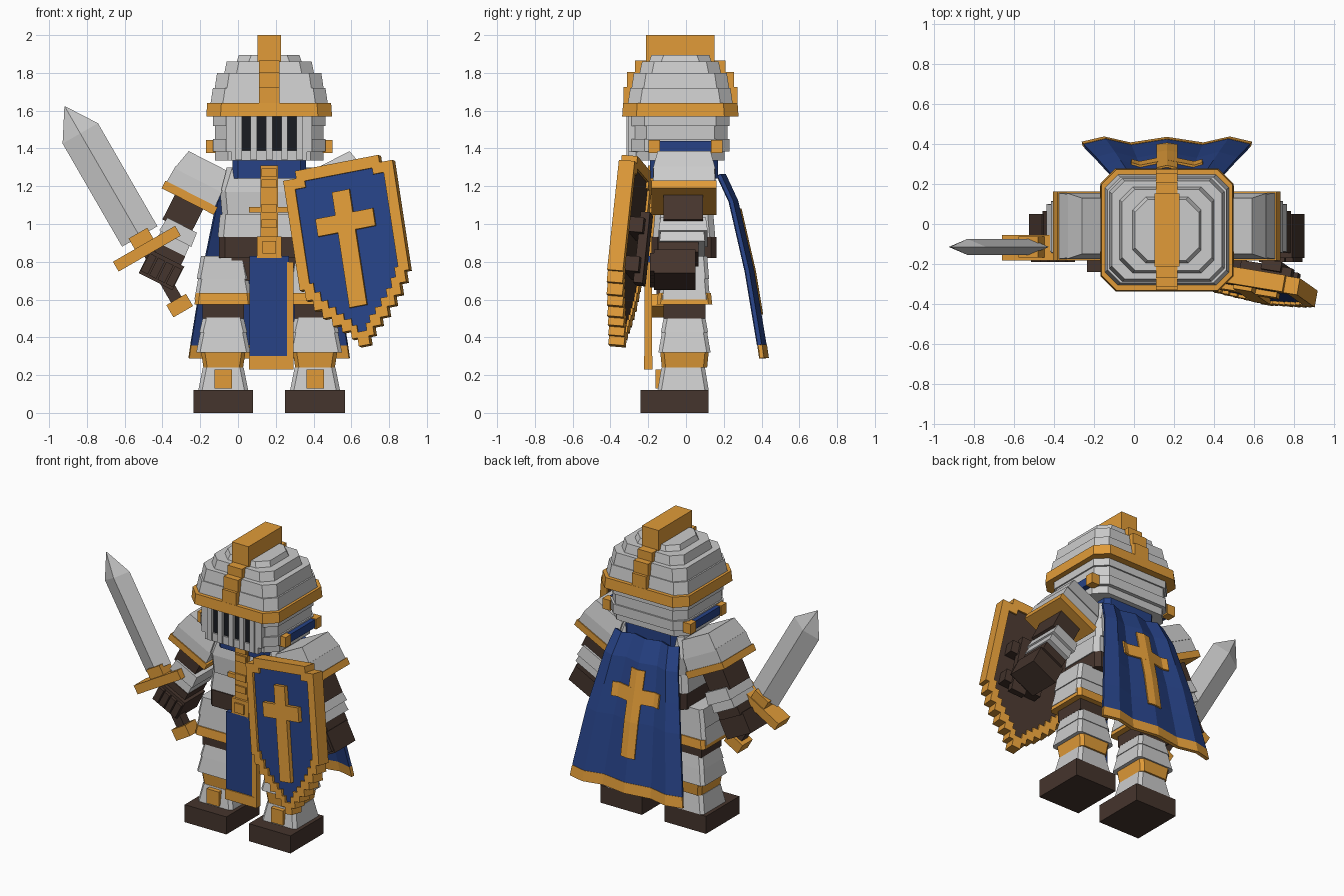
import bpy
from math import radians
from mathutils import Matrix, Vector


def mat(name, r, g, b):
    m = bpy.data.materials.new(name)
    m.diffuse_color = (r, g, b, 1)
    return m


GOLD = mat("gold", 0.75, 0.33, 0.04)
BLUE = mat("blue", 0.02, 0.055, 0.24)
BROWN = mat("brown", 0.06, 0.035, 0.026)
DARK = mat("dark", 0.01, 0.012, 0.016)
CX = 0.165   # body centre line


def mesh(name, verts, faces, m=None, M=None):
    me = bpy.data.meshes.new(name)
    me.from_pydata([(M @ Vector(v)) if M else v for v in verts], [], faces)
    me.validate()
    if m:
        me.materials.append(m)
    ob = bpy.data.objects.new(name, me)
    bpy.context.collection.objects.link(ob)
    return ob


def loft(name, rings, m=None, M=None):
    n = len(rings[0])
    faces = [list(range(n))[::-1], [n * (len(rings) - 1) + i for i in range(n)]]
    for k in range(len(rings) - 1):
        for i in range(n):
            j = (i + 1) % n
            faces.append((k * n + i, k * n + j, k * n + n + j, k * n + n + i))
    return mesh(name, [p for r in rings for p in r], faces, m, M)


def ring(cx, cy, z, hx, hy, c=0):
    if c == 0:
        p = [(-hx, -hy), (hx, -hy), (hx, hy), (-hx, hy)]
    else:
        p = [(-hx + c, -hy), (hx - c, -hy), (hx, -hy + c), (hx, hy - c),
             (hx - c, hy), (-hx + c, hy), (-hx, hy - c), (-hx, -hy + c)]
    return [(cx + x, cy + y, z) for x, y in p]


# tapered block: z range, centre, half sizes at bottom and top, corner chamfer
def block(name, z0, z1, cx, cy, hx, hy, tx=None, ty=None, m=None, c=0, M=None):
    return loft(name, [ring(cx, cy, z0, hx, hy, c),
                       ring(cx, cy, z1, tx or hx, ty or hy, c)], m, M)


# legs: boots, greaves, knee and thigh plates
for s in (-1, 1):
    x = CX + s * 0.243
    block("boot", 0, 0.12, x, -0.06, 0.158, 0.18, m=BROWN)
    block("greave", 0.12, 0.24, x, -0.015, 0.132, 0.135, 0.108, 0.115, c=0.02)
    block("greave_plate", 0.13, 0.23, x, -0.14, 0.046, 0.022, m=GOLD)
    block("shin_band", 0.24, 0.32, x, -0.008, 0.105, 0.12, 0.117, 0.128, GOLD, 0.02)
    block("knee_plate", 0.32, 0.425, x, -0.008, 0.143, 0.138, 0.122, 0.12, c=0.02)
    block("knee_upper", 0.425, 0.505, x, -0.008, 0.127, 0.125, 0.108, 0.11, c=0.02)
    block("knee_joint", 0.5, 0.58, x, -0.008, 0.11, 0.11, m=BROWN)
    block("thigh_trim", 0.575, 0.635, x, -0.008, 0.152, 0.147, 0.145, 0.14, GOLD, 0.02)
    block("thigh_lower", 0.6, 0.715, x, -0.008, 0.153, 0.135, 0.132, 0.125, c=0.02)
    block("thigh_upper", 0.71, 0.83, x, -0.008, 0.14, 0.13, 0.118, 0.12, c=0.02)

# torso plates, belt and neck
block("hips", 0.7, 0.83, CX, -0.01, 0.2, 0.12, m=BROWN)
block("belt", 0.82, 0.93, CX, -0.01, 0.265, 0.172, m=BROWN, c=0.03)
block("waist_plate", 0.93, 1.05, CX, -0.01, 0.272, 0.165, 0.26, 0.155, c=0.03)
block("chest_lower", 1.05, 1.17, CX, -0.01, 0.25, 0.165, 0.26, 0.17, c=0.03)
block("chest_upper", 1.17, 1.3, CX, -0.01, 0.265, 0.17, 0.225, 0.15, c=0.03)
block("collar", 1.24, 1.345, CX, -0.01, 0.195, 0.18, m=BLUE, c=0.03)
block("chest_strip", 0.93, 1.31, CX, -0.18, 0.046, 0.02, m=GOLD)
block("chest_bar", 1.06, 1.09, CX, -0.18, 0.106, 0.018, m=GOLD)
for z in (0.98, 1.06, 1.19, 1.25):
    block("strip_stud", z, z + 0.045, CX, -0.195, 0.04, 0.015, m=GOLD)
block("buckle", 0.82, 0.935, CX, -0.19, 0.064, 0.025, m=GOLD)
block("buckle_center", 0.845, 0.91, CX, -0.21, 0.036, 0.015, m=GOLD)

# front tabard
block("tabard", 0.29, 0.83, CX, -0.198, 0.104, 0.017, m=BLUE)
block("tabard_hem", 0.23, 0.3, CX + 0.01, -0.2, 0.118, 0.022, m=GOLD)
block("tabard_edge", 0.23, 0.8, CX + 0.112, -0.2, 0.018, 0.021, m=GOLD)

# helmet shell, visor and brow band
HY = -0.03
block("helmet_jaw", 1.335, 1.385, CX, HY, 0.288, 0.235, m=None, c=0.07)
block("helmet_lower", 1.385, 1.45, CX, HY, 0.297, 0.26, c=0.07)
block("helmet_middle", 1.45, 1.52, CX, HY, 0.287, 0.25, c=0.07)
block("helmet_upper", 1.52, 1.575, CX, HY, 0.297, 0.26, c=0.07)
block("visor_gap", 1.385, 1.57, CX, -0.28, 0.17, 0.014, m=DARK)
block("visor_sill", 1.335, 1.39, CX, -0.28, 0.2, 0.025)
for i in range(-2, 3):
    block("visor_bar", 1.34, 1.575, CX + i * 0.081, -0.29, 0.017, 0.026)
for s in (-1, 1):
    block("visor_cheek", 1.38, 1.57, CX + s * 0.2, -0.28, 0.028, 0.025)
    block("vent", 1.385, 1.44, CX + s * 0.3, 0, 0.026, 0.15, m=BLUE)
    for y in (-0.168, 0.162):
        block("vent_end", 1.375, 1.445, CX + s * 0.305, y, 0.03, 0.03, m=GOLD)
block("brow_band", 1.57, 1.64, CX, HY, 0.333, 0.308, 0.328, 0.303, GOLD, 0.075)
# stepped dome with central gold strap
for z0, z1, hx, hy in ((1.64, 1.72, 0.31, 0.277), (1.72, 1.8, 0.288, 0.258),
                       (1.8, 1.86, 0.237, 0.215), (1.86, 1.895, 0.172, 0.165)):
    block("dome_layer", z0, z1, CX, HY, hx, hy, hx - 0.012, hy - 0.012, c=0.065)
    if z1 < 1.89:
        block("dome_strap", z0, z1 + 0.005, CX, HY, 0.054, hy + 0.025, m=GOLD)
block("crest", 1.86, 2.0, CX, HY, 0.063, 0.182, m=GOLD)

# arms, each built down a tilted axis from the shoulder
for s in (-1, 1):
    A = Matrix.Translation((CX + s * 0.342, 0, 1.326)) @ Matrix.Rotation(radians(-27 * s), 4, 'Y')
    o = -s
    block("pauldron_top", -0.1, 0.015, o * 0.01, -0.01, 0.138, 0.165, 0.112, 0.14, M=A)
    block("pauldron", -0.19, -0.09, o * 0.012, -0.01, 0.145, 0.165, 0.14, 0.16, M=A)
    block("pauldron_trim", -0.225, -0.18, o * 0.014, -0.01, 0.155, 0.172, m=GOLD, M=A)
    block("upper_arm", -0.37, -0.2, o * 0.022, -0.015, 0.084, 0.105, m=BROWN, M=A)
    block("elbow_guard", -0.43, -0.35, o * 0.045, -0.015, 0.095, 0.13, 0.088, 0.12, M=A)
    block("forearm_guard", -0.49, -0.43, o * 0.045, -0.02, 0.088, 0.12, 0.085, 0.115, M=A)
    block("cuff", -0.55, -0.49, o * 0.05, -0.04, 0.085, 0.105, m=BROWN, M=A)
    block("hand", -0.68, -0.54, o * 0.055, -0.06, 0.1, 0.11, m=BROWN, M=A)
    for i in range(4):
        block("finger", -0.665, -0.56, o * 0.055 + (i - 1.5) * 0.05, -0.17, 0.021, 0.02, m=BROWN, M=A)

# sword
S = Matrix.Translation((-0.52, -0.115, 0.934)) @ Matrix.Rotation(radians(-30), 4, 'Y')
loft("blade", [[(-w, 0, z), (0, -t, z), (w, 0, z), (0, t, z)] for z, w, t in
               ((0, 0.108, 0.04), (0.63, 0.108, 0.04), (0.795, 0.002, 0.002))], None, S)
block("crossguard", -0.105, -0.045, 0, -0.005, 0.19, 0.064, m=GOLD, M=S)
block("guard_center", -0.05, 0.02, 0, 0, 0.057, 0.052, m=GOLD, M=S)
block("grip", -0.4, -0.1, 0, -0.01, 0.032, 0.032, m=BROWN, M=S)
block("pommel", -0.46, -0.385, 0, -0.01, 0.06, 0.055, m=GOLD, M=S)

# shield, drawn in its own tilted plane: local x right, y up, z outwards
def slope(x, z):
    return -0.18 * x + 0.08 * z


U = Vector((0.98, slope(0.98, 0.19), 0.19))
V = Vector((-0.15, slope(-0.15, 0.985), 0.985))
N = U.cross(V).normalized()
F = Matrix((U, V, N)).transposed().to_4x4()
F.translation = (0.588, -0.35, 0.89)

# half widths and the heights where each step ends
steps = [(0.225, 0.44), (0.295, 0.4), (0.295, -0.19), (0.27, -0.25), (0.235, -0.31),
         (0.195, -0.36), (0.15, -0.41), (0.105, -0.45), (0.06, -0.495), (0.03, -0.54)]
half = [(0.225, 0.44), (0.225, 0.4), (0.295, 0.4)]
for (w, v), (w2, _) in zip(steps[2:], steps[3:] + [(0, 0)]):
    half += [(w, v)] + ([(w2, v)] if w2 else [])
outer = half + [(-x, y) for x, y in half[::-1]]
inner = [(x * 0.81, y * 0.86) for x, y in outer]
n = len(outer)
loops = [(outer, 0), (inner, 0), (inner, -0.085), (outer, -0.085)]
faces = []
for k in range(4):
    for i in range(n):
        j, k2 = (i + 1) % n, (k + 1) % 4
        faces.append((k * n + i, k * n + j, k2 * n + j, k2 * n + i))
mesh("shield_rim", [(x, y, z) for l, z in loops for x, y in l], faces, GOLD, F)
for name, z0, z1, m in (("shield_face", -0.045, -0.015, BLUE), ("shield_back", -0.072, -0.045, BROWN)):
    loft(name, [[(x, y, z) for x, y in inner[::-1]] for z in (z1, z0)], m, F)
block("shield_cross_upright", -0.02, 0.012, 0, -0.02, 0.047, 0.31, m=GOLD, M=F)
block("shield_cross_bar", -0.02, 0.012, 0, 0.12, 0.155, 0.047, m=GOLD, M=F)
for y in (-0.13, 0.08):
    block("shield_strap", -0.15, -0.06, 0.07, y, 0.13, 0.04, m=BROWN, M=F)
block("shield_grip", -0.17, -0.12, 0.1, -0.03, 0.05, 0.19, m=BROWN, M=F)


# cape: profile rows of height, depth, half width, with shallow folds across
def lerp(t, table, k):
    for a, b in zip(table, table[1:]):
        if a[0] <= t <= b[0]:
            return a[k] + (b[k] - a[k]) * (t - a[0]) / (b[0] - a[0])
    return table[-1][k] if t > table[-1][0] else table[0][k]


rows = [(0.29, 0.41, 0.425), (0.36, 0.4, 0.415), (0.75, 0.335, 0.352), (1.12, 0.25, 0.275), (1.26, 0.185, 0.24)]
folds = [(0, 0.014), (0.43, -0.014), (0.74, 0.016), (1, -0.01)]


def sheet(name, cols, zs, off, m, absolute=False):
    verts = []
    for z in zs:
        w = lerp(z, rows, 2)
        for c in cols:
            x = c if absolute else c * w
            verts.append((CX + x, lerp(z, rows, 1) + lerp(abs(x) / w, folds, 1) + off, z))
    k = len(cols)
    faces = [(r * k + i, r * k + k + i, r * k + k + i + 1, r * k + i + 1)
             for r in range(len(zs) - 1) for i in range(k - 1)]
    ob = mesh(name, verts, faces, m)
    mod = ob.modifiers.new("thickness", 'SOLIDIFY')
    mod.thickness, mod.offset = 0.022, 0
    return ob


cols = [-1, -0.74, -0.43, 0, 0.43, 0.74, 1]
sheet("cape", cols, [0.36, 0.55, 0.75, 0.93, 1.12, 1.26], 0, BLUE)
sheet("cape_hem", cols, [0.29, 0.36], 0.002, GOLD)
sheet("cape_cross_upright", [-0.05, 0, 0.05], [0.52, 0.75, 1.08], 0.01, GOLD, True)
sheet("cape_cross_bar", [-0.18, -0.137, 0, 0.137, 0.18], [0.87, 0.96], 0.01, GOLD, True)
